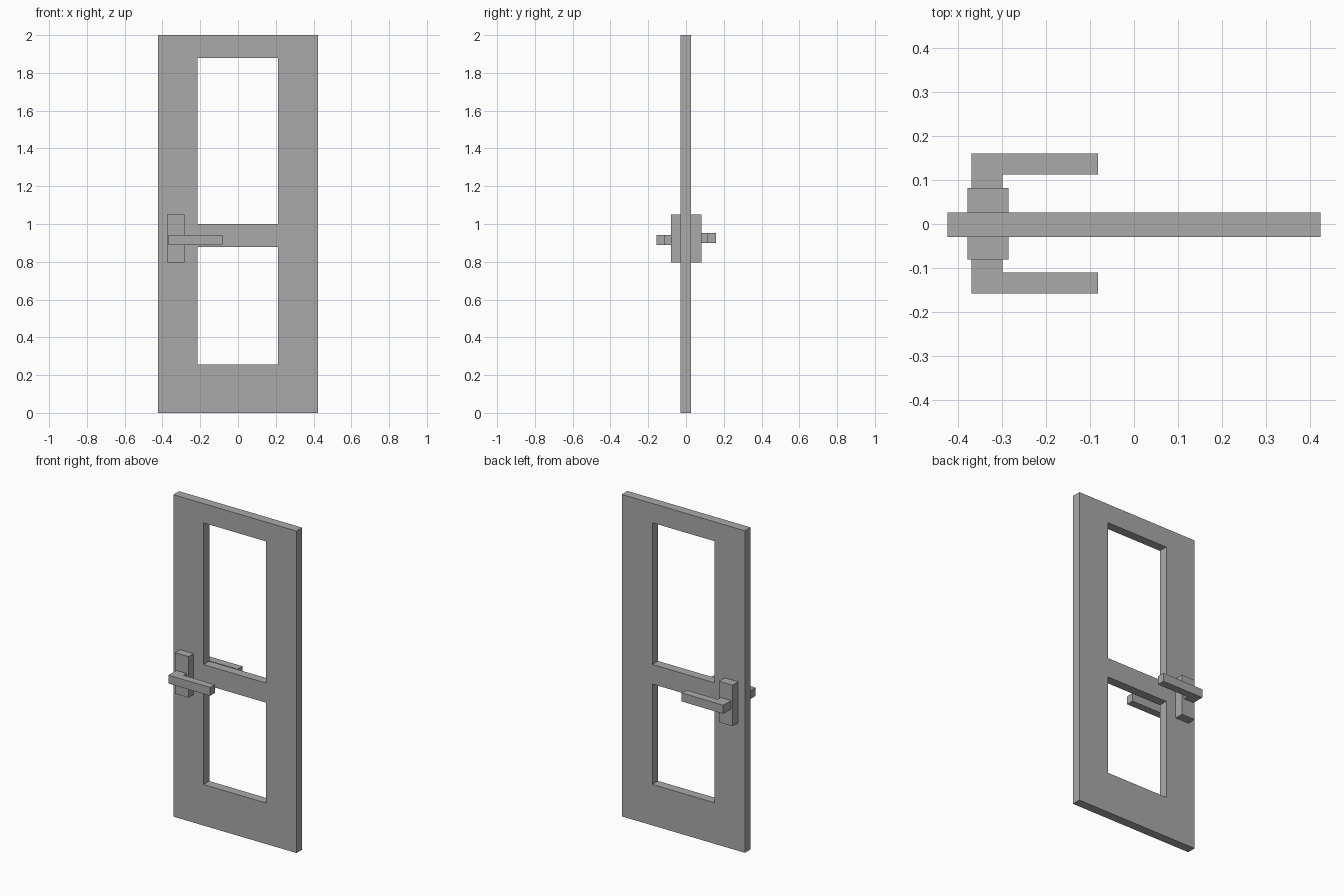
import bpy
import bmesh

cube = bpy.data.objects.get("Cube")
if cube:
    bpy.data.objects.remove(cube, do_unlink=True)

# One plain grey for the whole door
grey = bpy.data.materials.new("plain grey")
grey.use_nodes = True
colour = (0.4, 0.4, 0.4, 1.0)
grey.diffuse_color = colour
grey.node_tree.nodes["Principled BSDF"].inputs["Base Color"].default_value = colour


def extruded(name, polygons, offset):
    """Extrude flat polygons sharing corners into one closed solid."""
    bm = bmesh.new()
    for points in polygons:
        bm.faces.new([bm.verts.new(p) for p in points])
    bmesh.ops.remove_doubles(bm, verts=bm.verts, dist=0.0001)
    top = bmesh.ops.extrude_face_region(bm, geom=bm.faces[:], use_keep_orig=True)
    moved = [v for v in top["geom"] if isinstance(v, bmesh.types.BMVert)]
    bmesh.ops.translate(bm, verts=moved, vec=offset)
    bmesh.ops.recalc_face_normals(bm, faces=bm.faces)
    mesh = bpy.data.meshes.new(name)
    bm.to_mesh(mesh)
    bm.free()
    mesh.materials.append(grey)
    obj = bpy.data.objects.new(name, mesh)
    bpy.context.collection.objects.link(obj)
    return obj


# Door leaf: a grid of cells with the two window openings left out
front, back = -0.03, 0.026
xs = [-0.423, -0.215, 0.212, 0.423]
zs = [0, 0.255, 0.878, 1.0, 1.88, 2.0]
openings = {(1, 1), (1, 3)}
cells = []
for i, (x0, x1) in enumerate(zip(xs, xs[1:])):
    for k, (z0, z1) in enumerate(zip(zs, zs[1:])):
        if (i, k) not in openings:
            cells.append([(x0, front, z0), (x1, front, z0),
                          (x1, front, z1), (x0, front, z1)])
extruded("door_leaf", cells, (0, back - front, 0))


# Backplate and L-shaped lever on each side
def handle(side, leaf, plate, inner, outer, low, high):
    plate_z, plate_height = 0.795, 0.255
    left, right = -0.377, -0.284
    extruded(side + "_backplate",
             [[(left, leaf, plate_z), (right, leaf, plate_z),
               (right, plate, plate_z), (left, plate, plate_z)]],
             (0, 0, plate_height))
    stem_left, stem_right, tip = -0.368, -0.298, -0.082
    profile = [(stem_left, plate), (stem_right, plate), (stem_right, inner),
               (tip, inner), (tip, outer), (stem_left, outer)]
    extruded(side + "_lever", [[(x, y, low) for x, y in profile]],
             (0, 0, high - low))


handle("front", front, -0.08, -0.11, -0.157, 0.89, 0.942)
handle("back", back, 0.082, 0.112, 0.16, 0.9, 0.953)
